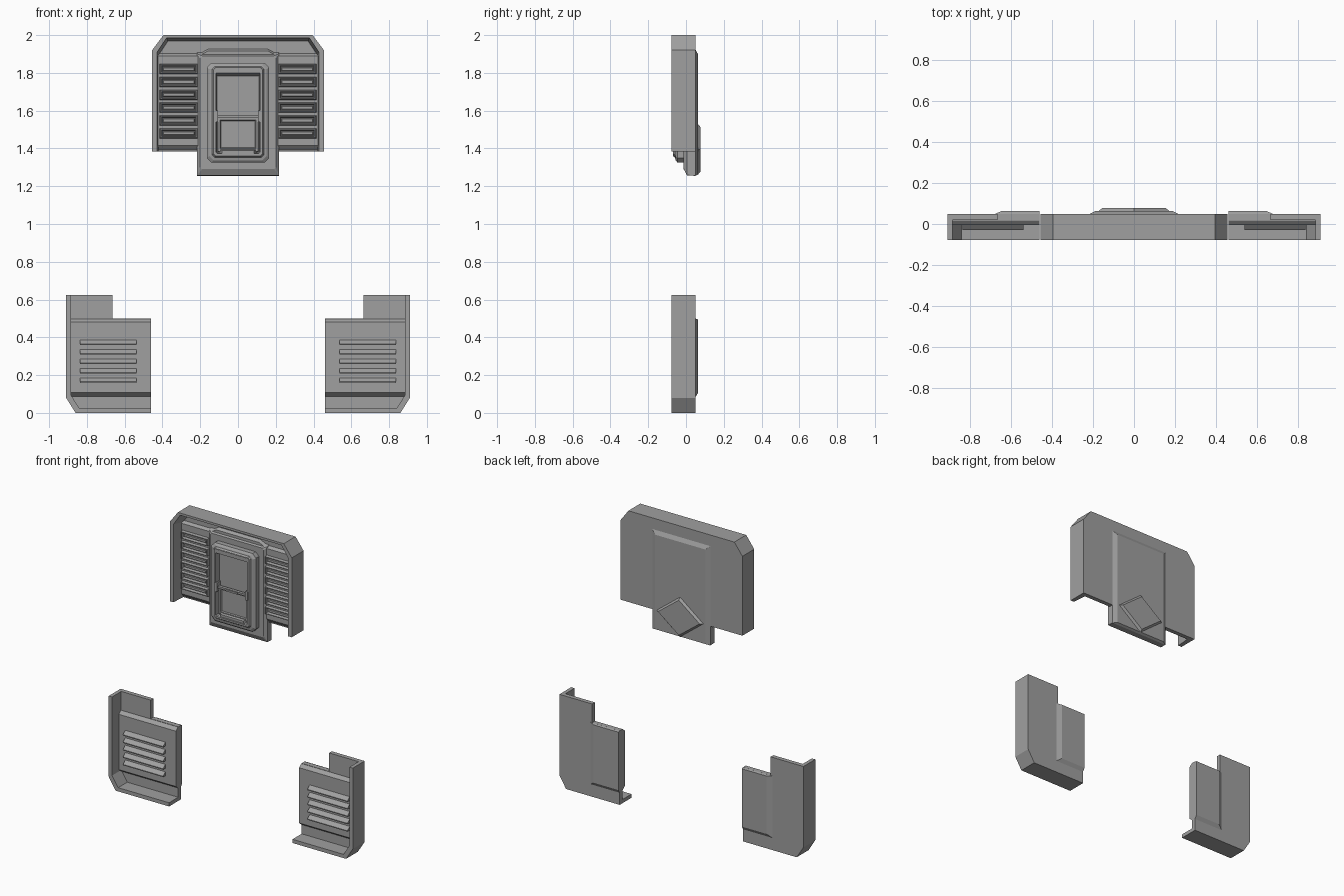
import bpy, bmesh

grey = bpy.data.materials.new("plain_grey")
grey.diffuse_color = (0.35, 0.35, 0.35, 1)


def loft(name, loops):
    """Closed solid through matching (points_xz, y) loops, capped at both ends."""
    bm = bmesh.new()
    rows = [[bm.verts.new((x, y, z)) for x, z in pts] for pts, y in loops]
    n = len(rows[0])
    for a, b in zip(rows, rows[1:]):
        for i in range(n):
            j = (i + 1) % n
            bm.faces.new((a[i], a[j], b[j], b[i]))
    bm.faces.new(rows[0])
    bm.faces.new(rows[-1])
    bmesh.ops.recalc_face_normals(bm, faces=bm.faces)
    me = bpy.data.meshes.new(name)
    bm.to_mesh(me)
    bm.free()
    me.materials.append(grey)
    ob = bpy.data.objects.new(name, me)
    bpy.context.collection.objects.link(ob)
    return ob


def rect(x0, x1, z0, z1, c=0.0):
    """Rectangle, with cut corners when c is set."""
    if not c:
        return [(x0, z0), (x1, z0), (x1, z1), (x0, z1)]
    return [(x0 + c, z0), (x1 - c, z0), (x1, z0 + c), (x1, z1 - c),
            (x1 - c, z1), (x0 + c, z1), (x0, z1 - c), (x0, z0 + c)]


def sym(pts):
    """Right half of an outline, bottom to top, completed on the left."""
    return pts + [(-x, z) for x, z in reversed(pts)]


def flip(pts, s):
    return [(s * x, z) for x, z in pts]


def box(name, x0, x1, y0, y1, z0, z1):
    return loft(name, [(rect(x0, x1, z0, z1), y0), (rect(x0, x1, z0, z1), y1)])


BACK, PLATE, FRONT = 0.049, 0.02, -0.077

# ---- upper panel: back plate and surrounding rim ----
outer = [(0.455, 1.385), (0.455, 1.92), (0.395, 2.0)]
loft("upper_back_plate", [(sym(outer), PLATE), (sym(outer), BACK)])


def rim_loop(side, top):
    inner = [(side, 1.385), (side, top - 0.075), (side - 0.05, top)]
    return sym(outer) + sym(inner)[::-1]


loft("upper_rim", [(rim_loop(0.428, 1.985), FRONT),
                   (rim_loop(0.421, 1.967), PLATE + 0.005)])

# raised inner panel with a stepped top edge
loft("upper_inner_panel", [
    (sym([(0.424, 1.387), (0.424, 1.906), (0.2, 1.906), (0.155, 1.93)]), PLATE + 0.005),
    (sym([(0.424, 1.415), (0.424, 1.89), (0.205, 1.89), (0.16, 1.915)]), 0.0)])

# central column, forming the lower tab and the raised back
loft("centre_column", [
    (rect(-0.2, 0.2, 1.29, 1.89, 0.01), -0.012),
    (rect(-0.217, 0.217, 1.257, 1.9, 0.002), 0.005),
    (rect(-0.217, 0.217, 1.255, 1.925, 0.001), BACK),
    (rect(-0.188, 0.188, 1.263, 1.9, 0.001), 0.063)])


# diamond plate on the back
def diamond(a, b):
    return [(a, 1.395), (0, 1.395 + b), (-a, 1.395), (0, 1.395 - b)]


loft("back_diamond", [(diamond(0.175, 0.135), 0.062), (diamond(0.155, 0.118), 0.077)])

# ---- side vents ----
for s, side in ((-1, "left"), (1, "right")):
    for i in range(6):
        z = 1.82 - 0.068 * i

        def ring(d):
            return flip(rect(0.213 + d, 0.415 - d, z - 0.027 + d, z + 0.027 - d), s)

        loft(f"{side}_vent_frame_{i}", [
            (ring(0), 0.003), (ring(0.004), -0.02), (ring(0.009), -0.02),
            (ring(0.014), -0.003)])
        loft(f"{side}_vent_slat_{i}", [(ring(0.015), -0.001), (ring(0.02), -0.012)])

# ---- door ----
loft("door_frame", [
    (rect(-0.165, 0.165, 1.325, 1.853, 0.025), -0.005),
    (rect(-0.165, 0.165, 1.325, 1.853, 0.025), -0.045),
    (rect(-0.152, 0.152, 1.337, 1.842, 0.022), -0.055),
    (rect(-0.138, 0.138, 1.352, 1.835, 0.015), -0.058),
    (rect(-0.13, 0.13, 1.36, 1.828, 0.012), -0.07),
    (rect(-0.117, 0.117, 1.372, 1.822, 0.008), -0.07),
    (rect(-0.112, 0.112, 1.377, 1.818, 0.006), -0.035)])
loft("door_top_hood", [(rect(-0.125, 0.125, 1.782, 1.826), -0.034),
                       (rect(-0.125, 0.125, 1.8, 1.826), -0.073)])
loft("door_flap", [(rect(-0.11, 0.11, 1.38, 1.56), -0.034),
                   (rect(-0.107, 0.107, 1.385, 1.56), -0.05),
                   (rect(-0.094, 0.094, 1.4, 1.55), -0.05),
                   (rect(-0.09, 0.09, 1.404, 1.546), -0.042)])
loft("door_sill", [(rect(-0.1, 0.1, 1.374, 1.398), -0.04),
                   (rect(-0.085, 0.085, 1.374, 1.39), -0.064)])
box("door_bar", -0.112, 0.112, -0.065, -0.045, 1.562, 1.575)
box("door_bar_grip", -0.042, 0.042, -0.07, -0.045, 1.56, 1.572)
for s, side in ((-1, "left"), (1, "right")):
    box(f"{side}_bar_post", s * 0.105, s * 0.122, -0.073, -0.034, 1.54, 1.6)

# ---- lower corner panels ----
for s, side in ((-1, "left"), (1, "right")):
    plate = flip([(0.46, 0), (0.86, 0), (0.91, 0.08), (0.91, 0.625),
                  (0.665, 0.625), (0.665, 0.5), (0.46, 0.5)], s)
    loft(f"{side}_lower_back_plate", [(plate, PLATE), (plate, BACK)])
    rim = flip([(0.46, 0), (0.86, 0), (0.91, 0.08), (0.91, 0.625),
                (0.885, 0.625), (0.885, 0.095), (0.84, 0.025), (0.46, 0.025)], s)
    loft(f"{side}_lower_rim", [(rim, FRONT), (rim, PLATE + 0.005)])
    loft(f"{side}_lower_inner_panel", [
        (flip(rect(0.46, 0.887, 0.085, 0.499), s), PLATE + 0.005),
        (flip(rect(0.46, 0.887, 0.09, 0.497), s), PLATE - 0.005),
        (flip(rect(0.46, 0.887, 0.107, 0.48), s), -0.005)])
    loft(f"{side}_lower_back_pad", [
        (flip(rect(0.46, 0.68, 0.08, 0.5), s), BACK - 0.001),
        (flip(rect(0.46, 0.645, 0.105, 0.495), s), 0.063)])
    # sloping louvre slats, proud at the lower edge
    for i in range(5):
        z = 0.373 - 0.05 * i
        loft(f"{side}_louvre_{i}", [
            (flip(rect(0.538, 0.837, z - 0.014, z + 0.014), s), -0.003),
            (flip(rect(0.538, 0.837, z - 0.014, z - 0.008), s), -0.03)])
